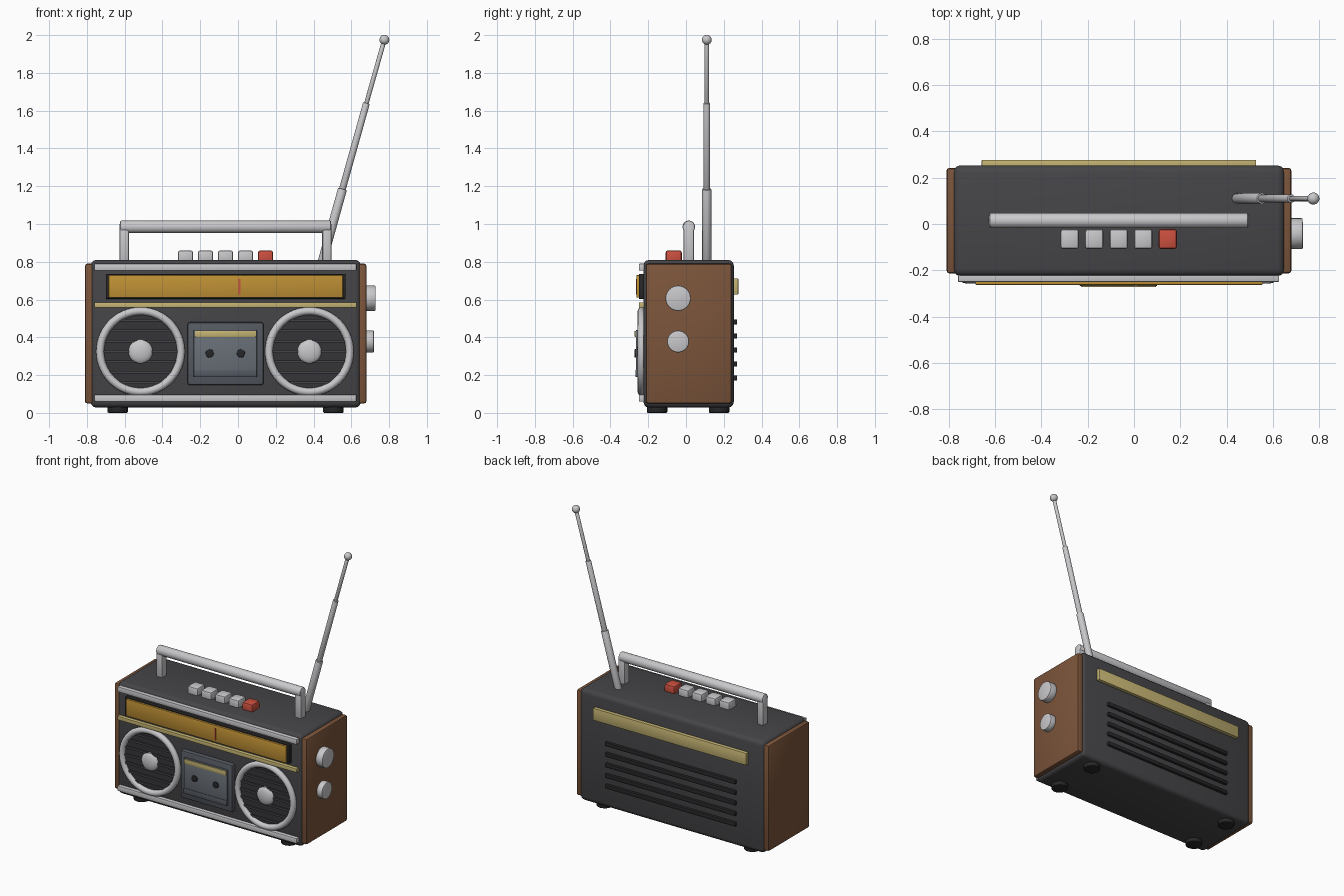
import bpy, math
from mathutils import Vector

cube = bpy.data.objects.get("Cube")
if cube:
    bpy.data.objects.remove(cube, do_unlink=True)


def material(name, r, g, b):
    m = bpy.data.materials.new(name)
    m.use_nodes = True
    m.diffuse_color = (r, g, b, 1)
    m.node_tree.nodes["Principled BSDF"].inputs["Base Color"].default_value = (r, g, b, 1)
    return m


CHARCOAL = material("charcoal", .06, .06, .065)
BLACK = material("black", .02, .02, .022)
GRILLE = material("grille_grey", .035, .035, .04)
CHROME = material("chrome", .58, .58, .6)
WOOD = material("brown_wood", .2, .09, .043)
AMBER = material("amber", .52, .28, .035)
GOLD = material("gold", .55, .45, .17)
RED = material("red", .6, .08, .05)
SLATE = material("slate", .09, .1, .12)
WINDOW = material("window_grey", .14, .16, .185)

MID = -.066  # centre of the case across x


def finish(name, mat, bevel=0, segments=2):
    ob = bpy.context.object
    ob.name = ob.data.name = name
    ob.data.materials.append(mat)
    if bevel:
        mod = ob.modifiers.new("Bevel", "BEVEL")
        mod.width, mod.segments, mod.limit_method = bevel, segments, "ANGLE"
        bpy.ops.object.modifier_apply(modifier=mod.name)
    bpy.ops.object.shade_smooth_by_angle(angle=math.radians(40))
    return ob


def box(name, mat, x, y, z, bevel=0, segments=2):
    """Box from (low, high) pairs on each axis."""
    bpy.ops.mesh.primitive_cube_add(size=1, location=[(a + b) / 2 for a, b in (x, y, z)])
    bpy.context.object.scale = [b - a for a, b in (x, y, z)]
    bpy.ops.object.transform_apply(location=False, rotation=False)
    return finish(name, mat, bevel, segments)


def rod(name, mat, start, end, radius, bevel=0, sides=32):
    """Cylinder between two points."""
    a, b = Vector(start), Vector(end)
    bpy.ops.mesh.primitive_cylinder_add(vertices=sides, radius=radius, depth=(b - a).length,
                                        location=(a + b) / 2)
    bpy.context.object.rotation_euler = (b - a).to_track_quat("Z", "Y").to_euler()
    return finish(name, mat, bevel)


def ball(name, mat, centre, radius, squash=1):
    bpy.ops.mesh.primitive_uv_sphere_add(segments=24, ring_count=16, radius=radius, location=centre)
    bpy.context.object.scale.y = squash
    return finish(name, mat)


# Case, wooden cheeks and feet
box("case", CHARCOAL, (-.78, .65), (-.225, .253), (.028, .81), .03, 3)
box("left_cheek", WOOD, (.63, .68), (-.213, .242), (.05, .79), .012)
box("right_cheek", WOOD, (-.81, -.76), (-.213, .242), (.05, .79), .012)
for x in (-.637, .505):
    for y in (-.153, .175):
        rod("foot", BLACK, (x, y, 0), (x, y, .04), .054, .006, 24)

# Front trim strips
wide = (-.76, .627)
box("top_trim", CHROME, wide, (-.25, -.21), (.753, .79), .005)
box("bottom_trim", CHROME, wide, (-.25, -.21), (.06, .097), .005)
box("gold_trim", GOLD, wide, (-.25, -.21), (.557, .584), .003)

# Tuning dial
box("dial_frame", BLACK, (-.7, .57), (-.25, -.21), (.604, .735), .003)
box("dial_glass", AMBER, (-.685, .555), (-.263, -.24), (.61, .729), .003)
box("dial_needle", RED, (.003, .013), (-.265, -.255), (.627, .708))

# Speakers: grille disc, slats, ring and centre cap
for side, sx in (("right", -.516), ("left", .378)):
    sz = .325
    rod(side + "_speaker_grille", GRILLE, (sx, -.232, sz), (sx, -.21, sz), .21, 0, 48)
    for i in range(-3, 4):
        dz = i * .055
        half = math.sqrt(.205 ** 2 - dz ** 2)
        box(side + "_speaker_slat", CHARCOAL, (sx - half, sx + half), (-.242, -.228),
            (sz + dz - .007, sz + dz + .007))
    bpy.ops.mesh.primitive_torus_add(location=(sx, -.235, sz), rotation=(math.pi / 2, 0, 0),
                                     major_radius=.214, minor_radius=.021,
                                     major_segments=56, minor_segments=12)
    finish(side + "_speaker_ring", CHROME)
    ball(side + "_speaker_cap", CHROME, (sx, -.235, sz), .064, .4)

# Cassette door
box("cassette_door", SLATE, (-.267, .135), (-.255, -.21), (.147, .48), .012)
box("cassette_window", WINDOW, (-.235, .1), (-.265, -.24), (.19, .44), .004)
box("cassette_lip", SLATE, (-.235, .1), (-.268, -.25), (.19, .228), .003)
box("cassette_label", GOLD, (-.228, .096), (-.272, -.25), (.402, .434), .003)
for x in (-.15, .015):
    rod("cassette_reel", BLACK, (x, -.273, .315), (x, -.25, .315), .022, .003, 20)

# Top push buttons, the last one red
for i in range(5):
    x = -.278 + i * .106
    box("push_button", RED if i == 4 else CHROME, (x - .04, x + .04), (-.108, -.022),
        (.79, .86), .012)

# Carry handle
for x in (-.603, .471):
    box("handle_post", CHROME, (x - .025, x + .025), (-.013, .043), (.79, 1.005), .01)
rod("handle_bar", CHROME, (-.625, .015, .985), (.493, .015, .985), .033, .008)

# Telescopic antenna
joints = [Vector(p) for p in ((.446, .11, .8), (.553, .11, 1.185), (.68, .11, 1.64),
                              (.775, .11, 1.975))]
for i, radius in enumerate((.024, .018, .012)):
    rod("antenna_section", CHROME, joints[i], joints[i + 1], radius, .002, 20)
ball("antenna_tip", CHROME, joints[3], .026)

# Side knobs
for z, radius, reach in ((.607, .067, .729), (.378, .058, .72)):
    rod("side_knob", CHROME, (.67, -.042, z), (reach, -.042, z), radius, .006)

# Back plate and vents
box("back_plate", GOLD, (-.658, .528), (.24, .277), (.627, .712), .003)
for i in range(5):
    z = .185 + i * .074
    box("back_vent", BLACK, (-.57, .44), (.24, .271), (z - .014, z + .014), .005)
